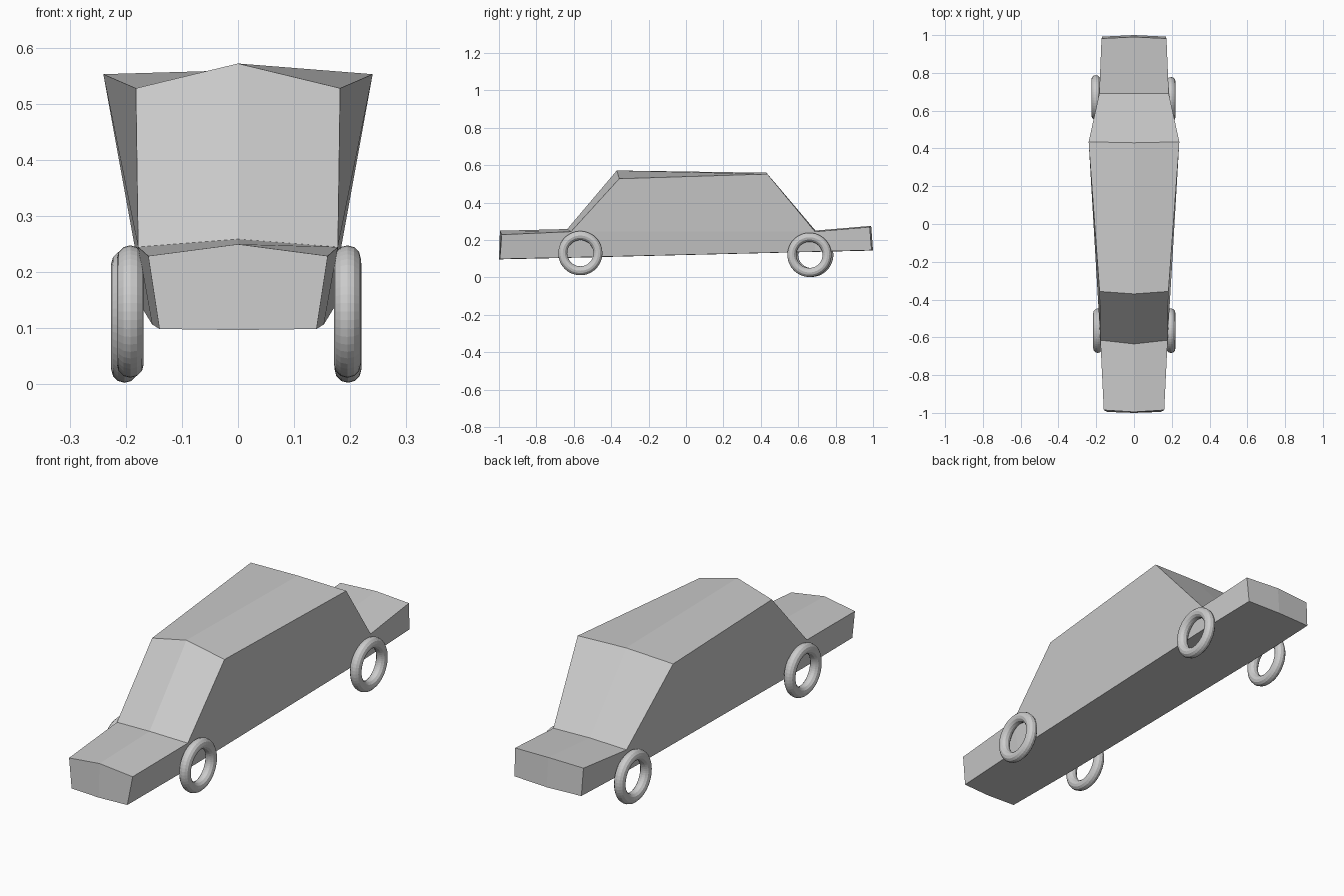
import bpy
import bmesh
from math import pi

cube = bpy.data.objects.get("Cube")
if cube:
    bpy.data.objects.remove(cube)

grey = bpy.data.materials.new("plain grey")
grey.use_nodes = True
colour = (0.6, 0.6, 0.6, 1)
grey.diffuse_color = colour
grey.node_tree.nodes["Principled BSDF"].inputs["Base Color"].default_value = colour


def mirrored_row(bm, centre, side):
    """Left, middle and right vertices from a centre (y, z) and a side (x, y, z)."""
    x, y, z = side
    return [bm.verts.new((-x, y, z)), bm.verts.new((0, *centre)), bm.verts.new((x, y, z))]


def bridge(bm, a, b):
    for i in range(len(a) - 1):
        bm.faces.new((a[i], a[i + 1], b[i + 1], b[i]))


def finish(bm, name):
    bmesh.ops.recalc_face_normals(bm, faces=bm.faces)
    mesh = bpy.data.meshes.new(name)
    bm.to_mesh(mesh)
    bm.free()
    mesh.materials.append(grey)
    obj = bpy.data.objects.new(name, mesh)
    bpy.context.collection.objects.link(obj)
    return obj


# Lower body: four stations from nose to tail, each with a top and bottom row
stations = [
    ((-0.995, 0.25), (0.16, -0.985, 0.229), (-1.0, 0.097), (0.14, -0.995, 0.099)),
    ((-0.635, 0.259), (0.178, -0.615, 0.245), (-0.635, 0.105), (0.153, -0.615, 0.107)),
    ((0.692, 0.251), (0.184, 0.69, 0.245), (0.69, 0.137), (0.172, 0.69, 0.138)),
    ((0.99, 0.276), (0.172, 0.982, 0.27), (1.0, 0.144), (0.168, 0.992, 0.146)),
]
bm = bmesh.new()
rows = [(mirrored_row(bm, a, b), mirrored_row(bm, c, d)) for a, b, c, d in stations]
for i, ((top, low), (next_top, next_low)) in enumerate(zip(rows, rows[1:])):
    bridge(bm, low, next_low)
    if i != 1:  # the cabin covers the middle
        bridge(bm, top, next_top)
    for s in (0, 2):
        bm.faces.new((top[s], low[s], next_low[s], next_top[s]))
for top, low in (rows[0], rows[-1]):
    bridge(bm, top, low)
finish(bm, "lower_body")

# Cabin: windscreen, roof, rear window and flat sides
profile = [
    ((-0.635, 0.259), (0.178, -0.615, 0.245)),
    ((-0.37, 0.572), (0.182, -0.357, 0.528)),
    ((0.43, 0.56), (0.24, 0.435, 0.553)),
    ((0.692, 0.251), (0.184, 0.69, 0.245)),
]
bm = bmesh.new()
rows = [mirrored_row(bm, *p) for p in profile]
for a, b in zip(rows, rows[1:]):
    bridge(bm, a, b)
for s in (0, 2):
    bm.faces.new([row[s] for row in rows])
finish(bm, "cabin")

# Wheels: open rings
wheels = {
    "front_left_wheel": (0.195, -0.565, 0.13),
    "front_right_wheel": (-0.192, -0.565, 0.13),
    "rear_left_wheel": (0.196, 0.66, 0.121),
    "rear_right_wheel": (-0.202, 0.67, 0.121),
}
for name, place in wheels.items():
    bpy.ops.mesh.primitive_torus_add(
        location=place, rotation=(0, pi / 2, 0), major_radius=0.094,
        minor_radius=0.024, major_segments=48, minor_segments=12)
    wheel = bpy.context.object
    wheel.name = name
    wheel.data.materials.append(grey)
